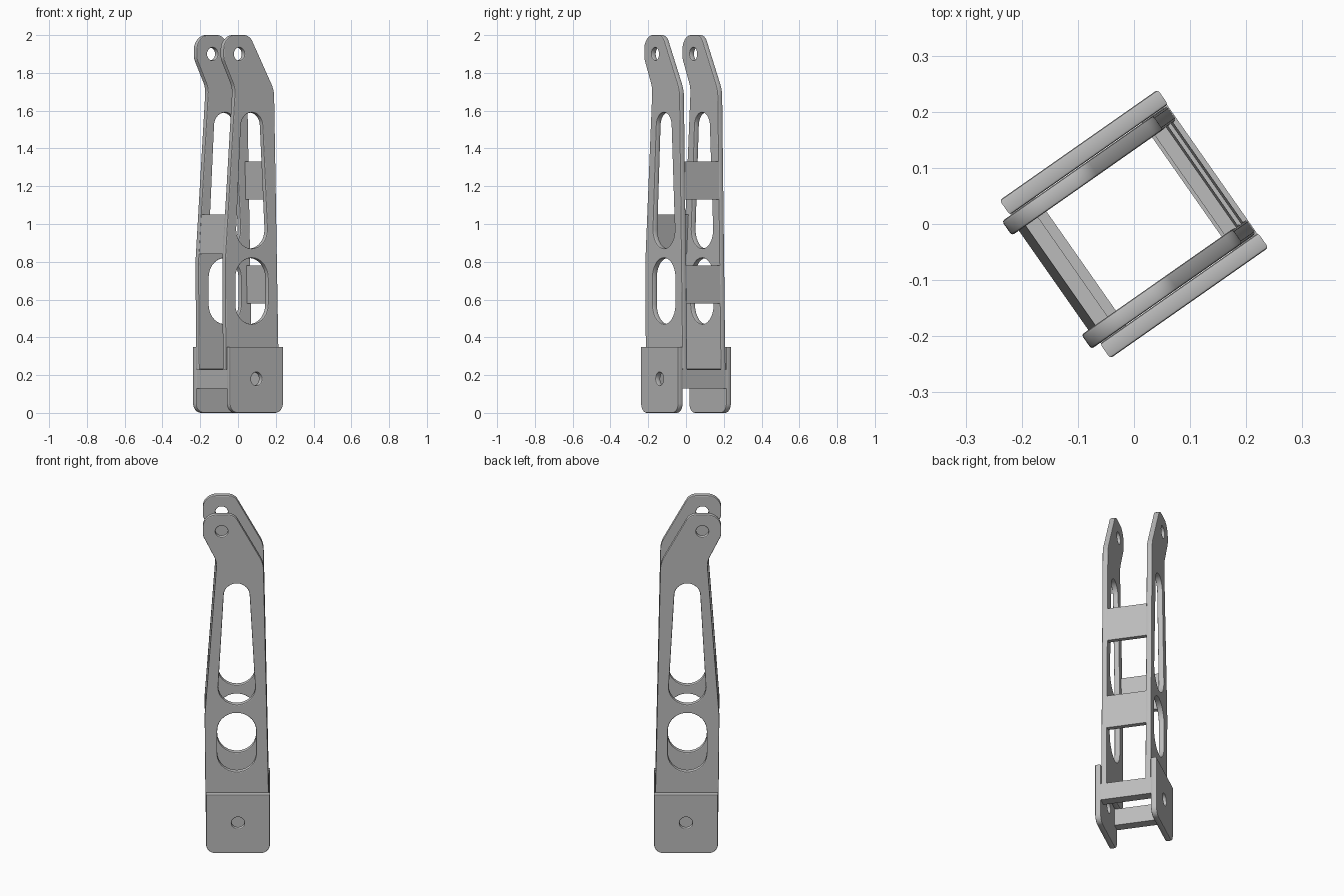
import bpy
from math import radians, cos, sin, tan, pi
from mathutils import Matrix, Vector

cube = bpy.data.objects.get("Cube")
if cube:
    bpy.data.objects.remove(cube, do_unlink=True)

metal = bpy.data.materials.new("grey_metal")
metal.use_nodes = True
GREY = (0.5, 0.5, 0.5, 1)
metal.diffuse_color = GREY
metal.node_tree.nodes["Principled BSDF"].inputs["Base Color"].default_value = GREY

# Frame axes: along = plate width, across = from plate to plate
TURN = radians(35)
ALONG = Vector((cos(TURN), sin(TURN), 0))
ACROSS = Vector((-sin(TURN), cos(TURN), 0))
UP = Vector((0, 0, 1))


def rounded(corners, steps=8):
    """Polygon from (u, z, radius) corners, each corner filleted."""
    points = []
    for i, (u, z, r) in enumerate(corners):
        p = Vector((u, z))
        a = (Vector(corners[i - 1][:2]) - p).normalized()
        b = (Vector(corners[(i + 1) % len(corners)][:2]) - p).normalized()
        if r == 0:
            points.append(p)
            continue
        half = a.angle(b) / 2
        centre = p + (a + b).normalized() * (r / sin(half))
        start = p + a * (r / tan(half)) - centre
        end = p + b * (r / tan(half)) - centre
        for k in range(steps + 1):
            t = k / steps
            points.append(centre + start.lerp(end, t).normalized() * r)
    return points


def slot(u, low, low_r, high, high_r, steps=14):
    """Round-ended opening between two circle centres."""
    arc = [pi * k / steps for k in range(steps + 1)]
    top = [Vector((u + high_r * cos(t), high + high_r * sin(t))) for t in arc]
    return top + [Vector((u - low_r * cos(t), low - low_r * sin(t))) for t in arc]


def slab(name, outlines, offset, half, soft=0.005):
    """Extrude outlines drawn in the along/up plane, centred at offset."""
    curve = bpy.data.curves.new(name, 'CURVE')
    curve.dimensions = '2D'
    curve.fill_mode = 'BOTH'
    curve.extrude = half - soft
    curve.bevel_depth = soft
    curve.bevel_resolution = 1
    curve.offset = -soft
    for pts in outlines:
        spline = curve.splines.new('POLY')
        spline.points.add(len(pts) - 1)
        for sp, p in zip(spline.points, pts):
            sp.co = (p.x, p.y, 0, 1)
        spline.use_cyclic_u = True
    source = bpy.data.objects.new(name + "_outline", curve)
    bpy.context.collection.objects.link(source)
    bpy.context.view_layer.update()
    mesh = bpy.data.meshes.new_from_object(
        source.evaluated_get(bpy.context.evaluated_depsgraph_get()))
    bpy.data.objects.remove(source, do_unlink=True)
    mesh.transform(Matrix.Translation(ACROSS * offset)
                   @ Matrix((ALONG, UP, -ACROSS)).transposed().to_4x4())
    mesh.materials.clear()
    mesh.materials.append(metal)
    obj = bpy.data.objects.new(name, mesh)
    bpy.context.collection.objects.link(obj)
    bpy.ops.object.select_all(action='DESELECT')
    obj.select_set(True)
    bpy.context.view_layer.objects.active = obj
    bpy.ops.object.shade_smooth_by_angle(angle=radians(30))


# Arm plate: hooked outline, two windows and the top pivot hole
arm = [rounded([(-0.175, 0.23, 0), (0.168, 0.23, 0), (0.138, 1.71, 0.15),
                (-0.02, 2.0, 0.06), (-0.19, 2.0, 0.075), (-0.19, 1.875, 0.06),
                (-0.115, 1.72, 0.12), (-0.18, 0.8, 0.3)]),
       slot(-0.007, 0.97, 0.1, 1.52, 0.07),
       slot(-0.007, 0.575, 0.105, 0.715, 0.105),
       slot(-0.088, 1.9, 0.034, 1.9, 0.034)]

# Foot plate: rounded lower corners and a bolt hole
foot = [rounded([(-0.172, 0, 0.05), (0.172, 0, 0.05),
                 (0.172, 0.35, 0), (-0.172, 0.35, 0)]),
        slot(0, 0.18, 0.035, 0.18, 0.035)]

for side, sign in (("front", -1), ("back", 1)):
    slab(side + "_arm_plate", arm, sign * 0.1235, 0.0155)
    slab(side + "_foot_plate", foot, sign * 0.156, 0.016)


# Cross bars: outer edge u at the bottom and top, height range, thickness, half length
def bar(name, u_low, u_high, low, high, thick, half):
    inward = -thick if u_low > 0 else thick
    pts = [(u_low, low), (u_high, high), (u_high + inward, high), (u_low + inward, low)]
    slab(name, [[Vector(p) for p in pts]], 0, half, 0)


bar("upper_cross_bar", 0.150, 0.146, 1.13, 1.33, 0.025, 0.11)
bar("middle_cross_bar", 0.161, 0.157, 0.58, 0.78, 0.027, 0.11)
bar("rear_cross_bar", -0.175, -0.160, 0.84, 1.05, 0.027, 0.11)
for name, u in (("left_foot_bar", 0.17), ("right_foot_bar", -0.17)):
    bar(name, u, u, 0.13, 0.23, 0.055, 0.142)
